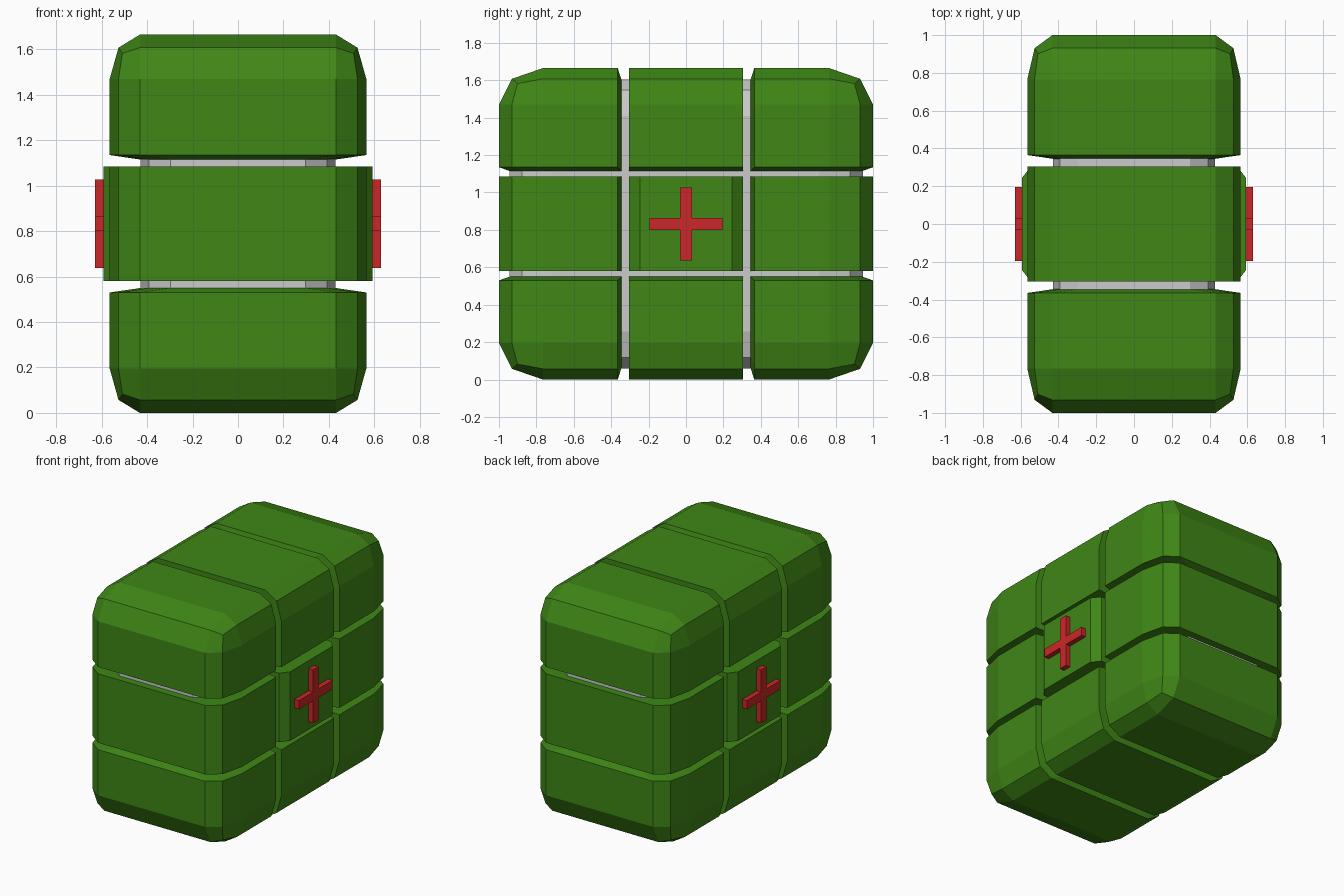
import bpy, bmesh
from mathutils import Vector

if "Cube" in bpy.data.objects:
    bpy.data.objects.remove(bpy.data.objects["Cube"])

HALF = Vector((0.565, 1.0, 0.8325))      # outer half size
INSET = Vector((0.135, 0.055, 0.06))     # depth of the grooves down to the core
MID_Z = HALF.z
MID = {1: 0.305, 2: 0.2525}              # half width of middle slices (y, z)
CUT = {1: 0.365, 2: 0.3025}              # where outer slices begin
LIP = 0.02                               # slope of the outer slices into the groove


def material(name, color):
    m = bpy.data.materials.new(name)
    m.diffuse_color = color
    m.use_nodes = True
    m.node_tree.nodes["Principled BSDF"].inputs["Base Color"].default_value = m.diffuse_color
    return m


green = material("green", (0.05, 0.24, 0.008, 1))
red = material("red", (0.6, 0.02, 0.02, 1))


def sign(v):
    return 1 if v > 0 else -1


def finish(bm, name, mat=None):
    bmesh.ops.recalc_face_normals(bm, faces=bm.faces[:])
    mesh = bpy.data.meshes.new(name)
    bm.to_mesh(mesh)
    bm.free()
    if mat:
        mesh.materials.append(mat)
    ob = bpy.data.objects.new(name, mesh)
    ob.location.z = MID_Z
    bpy.context.collection.objects.link(ob)
    return ob


def rounded_box():
    bm = bmesh.new()
    bmesh.ops.create_cube(bm, size=2)
    bmesh.ops.bevel(bm, geom=bm.edges[:], offset=0.235, offset_type='OFFSET',
                    segments=2, profile=0.5, affect='EDGES')
    bmesh.ops.scale(bm, vec=HALF, verts=bm.verts[:])
    return bm


def keep_side(bm, axis, pos, side):
    # keep the part where side * (coord - pos) > 0
    co, no = Vector((0, 0, 0)), Vector((0, 0, 0))
    co[axis], no[axis] = pos, side
    bmesh.ops.bisect_plane(bm, geom=bm.verts[:] + bm.edges[:] + bm.faces[:],
                           dist=1e-5, plane_co=co, plane_no=no, clear_inner=True)


def shell_block(name, iy, iz):
    bm = rounded_box()
    for axis, i in ((1, iy), (2, iz)):
        if i:
            keep_side(bm, axis, i * CUT[axis], i)
        else:
            keep_side(bm, axis, MID[axis], -1)
            keep_side(bm, axis, -MID[axis], 1)
    # walls running from the cut edges down to the core
    rim = [e for e in bm.edges if e.is_boundary]
    new = bmesh.ops.extrude_edge_only(bm, edges=rim)["geom"]
    for v in (g for g in new if isinstance(g, bmesh.types.BMVert)):
        old = v.co.copy()
        for axis in range(3):
            if axis and abs(abs(old[axis]) - CUT[axis]) < 1e-3:
                v.co[axis] -= sign(old[axis]) * LIP
            elif axis and abs(abs(old[axis]) - MID[axis]) < 1e-3:
                continue
            else:
                v.co[axis] -= sign(old[axis]) * (INSET[axis] + 0.002)
    finish(bm, name, green)


def prism(name, points, direction, mat):
    bm = bmesh.new()
    face = bm.faces.new([bm.verts.new(p) for p in points])
    new = bmesh.ops.extrude_face_region(bm, geom=[face])["geom"]
    bmesh.ops.translate(bm, vec=direction,
                        verts=[g for g in new if isinstance(g, bmesh.types.BMVert)])
    finish(bm, name, mat)


# grey core seen in the grooves
core = rounded_box()
for v in core.verts:
    for a in range(3):
        v.co[a] -= sign(v.co[a]) * INSET[a]
finish(core, "core")

# eight padded blocks around the case
Y_NAMES = {-1: "front", 0: "middle", 1: "back"}
Z_NAMES = {-1: "lower", 0: "centre", 1: "upper"}
for iy in (-1, 0, 1):
    for iz in (-1, 0, 1):
        if iy or iz:
            shell_block(f"{Z_NAMES[iz]}_{Y_NAMES[iy]}_block", iy, iz)

# raised side panels with a cross on each
w, l = 0.032, 0.195
cross = [(w, w), (w, l), (-w, l), (-w, w), (-l, w), (-l, -w),
         (-w, -w), (-w, -l), (w, -l), (w, -w), (l, -w), (l, w)]
profile = [(0.42, -0.305), (0.545, -0.305), (0.593, -0.245),
           (0.593, 0.245), (0.545, 0.305), (0.42, 0.305)]
for s, side in ((1, "right"), (-1, "left")):
    prism(side + "_panel", [(s * x, y, -MID[2]) for x, y in profile],
          (0, 0, 2 * MID[2]), green)
    prism(side + "_cross", [(s * 0.585, y, z) for y, z in cross],
          (s * 0.045, 0, 0), red)
